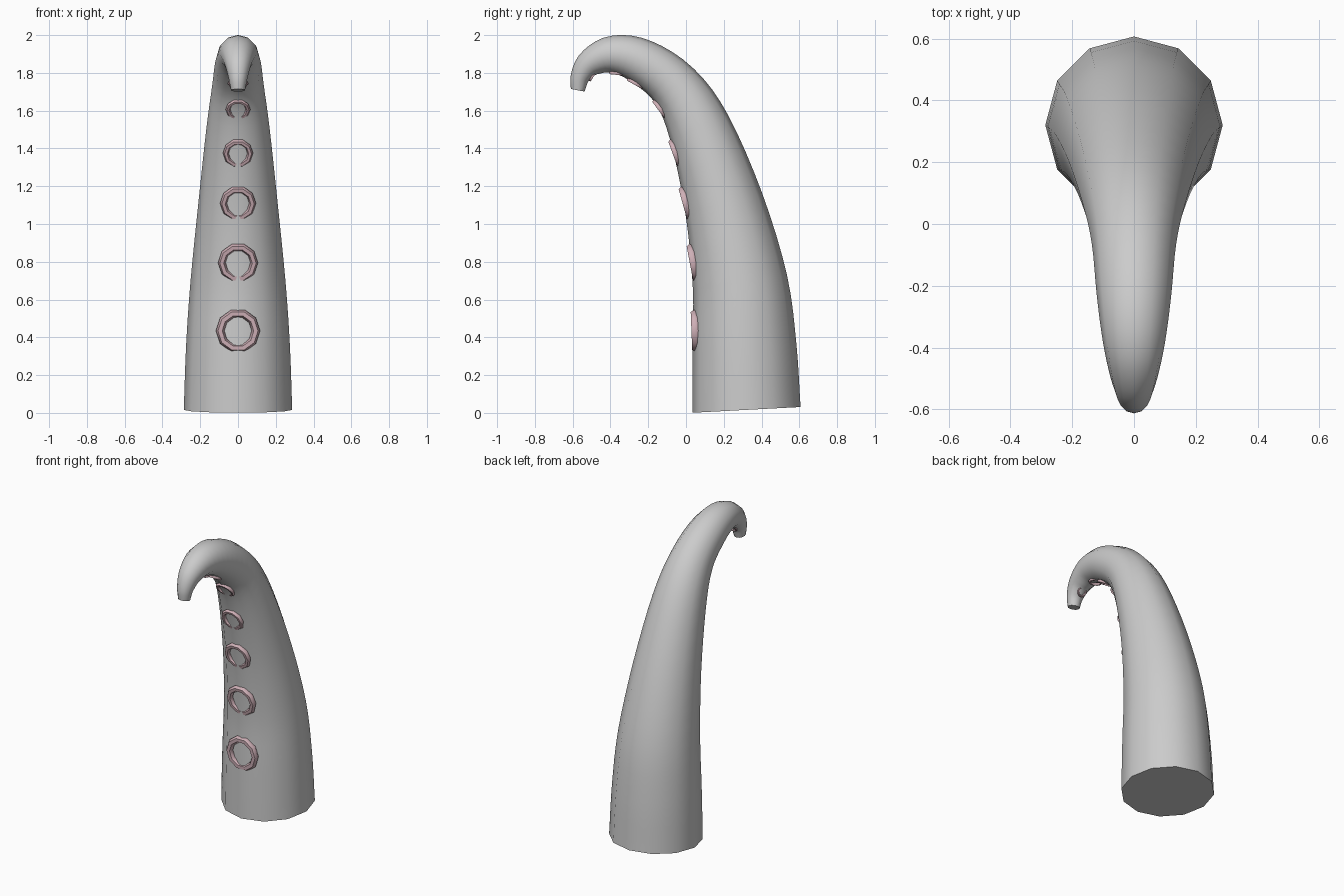
import bpy, bmesh, math
from mathutils import Vector, Matrix

if "Cube" in bpy.data.objects:
    bpy.data.objects.remove(bpy.data.objects["Cube"])

# Centreline control points in the side plane: (y, z, radius)
PATH = [(.32, .016, .287), (.31, .35, .275), (.286, .69, .252), (.2, 1.11, .21),
        (.07, 1.51, .167), (-.06, 1.73, .137), (-.235, 1.86, .12),
        (-.385, 1.898, .1), (-.50, 1.858, .075), (-.558, 1.785, .053), (-.573, 1.708, .037)]
P = [Vector(p) for p in PATH]
P = [2 * P[0] - P[1]] + P + [2 * P[-1] - P[-2]]
N = len(PATH) - 1
SIDES = 12


def sample(t):
    """Centre, radius, tangent and inner-curve normal at parameter t (0..N)."""
    i = min(int(t), N - 1)
    u = t - i
    a, b, c, d = P[i:i + 4]
    q = .5 * (2 * b + (c - a) * u + (2 * a - 5 * b + 4 * c - d) * u * u
              + (3 * b - a - 3 * c + d) * u ** 3)
    g = .5 * ((c - a) + 2 * (2 * a - 5 * b + 4 * c - d) * u + 3 * (3 * b - a - 3 * c + d) * u * u)
    tan = Vector((0, g.x, g.y)).normalized()
    if t == 0:
        tan = Vector((0, -.053, 1)).normalized()
    return Vector((0, q.x, q.y)), q.z, tan, Vector((0, -tan.z, tan.y))


def add_object(name, bm, angle):
    bmesh.ops.recalc_face_normals(bm, faces=bm.faces)
    me = bpy.data.meshes.new(name)
    bm.to_mesh(me)
    bm.free()
    ob = bpy.data.objects.new(name, me)
    bpy.context.collection.objects.link(ob)
    bpy.ops.object.select_all(action='DESELECT')
    ob.select_set(True)
    bpy.context.view_layer.objects.active = ob
    bpy.ops.object.shade_smooth_by_angle(angle=math.radians(angle))
    return ob


def bridge(bm, r0, r1):
    n = len(r0)
    for k in range(n):
        bm.faces.new((r0[k], r0[(k + 1) % n], r1[(k + 1) % n], r1[k]))


# Tapered curling arm, capped at both ends
bm = bmesh.new()
rings = []
STEPS = 4
for s in range(N * STEPS + 1):
    c, r, tan, nor = sample(s / STEPS)
    rings.append([bm.verts.new(c + r * (nor * math.cos(a) + Vector((1, 0, 0)) * math.sin(a)))
                  for a in (2 * math.pi * k / SIDES for k in range(SIDES))])
for r0, r1 in zip(rings, rings[1:]):
    bridge(bm, r0, r1)
bm.faces.new(rings[0])
bm.faces.new(rings[-1])
add_object("tentacle_arm", bm, 60)

# Sucker rings along the inner curve: (y, z, outer radius)
SUCKERS = [(.035, .435, .117), (.03, .795, .106), (-.005, 1.11, .095), (-.07, 1.37, .08),
           (-.145, 1.6, .066), (-.27, 1.74, .055), (-.365, 1.79, .045), (-.49, 1.78, .034)]
pink = bpy.data.materials.new("sucker_pink")
pink.diffuse_color = (.62, .43, .47, 1)
pink.use_nodes = True
pink.node_tree.nodes["Principled BSDF"].inputs["Base Color"].default_value = pink.diffuse_color
for i, (y, z, outer) in enumerate(SUCKERS):
    target = Vector((0, y, z))

    def miss(t):
        c, r, tan, nor = sample(t)
        return (c + nor * r - target).length
    t = min((k * N / 800 for k in range(1, 800)), key=miss)
    c, r, tan, nor = sample(t)
    minor = outer * .19
    major = outer - minor
    centre = c + nor * (r - outer * .1)
    bm = bmesh.new()
    loops = []
    for k in range(10):
        a = 2 * math.pi * k / 10
        out = Vector((math.cos(a), 0, 0)) + tan * math.sin(a)
        loops.append([bm.verts.new(centre + out * (major + minor * math.cos(b)) + nor * minor * math.sin(b))
                      for b in (2 * math.pi * m / 6 for m in range(6))])
    for k in range(10):
        bridge(bm, loops[k], loops[(k + 1) % 10])
    ob = add_object(f"sucker_{i + 1}", bm, 60)
    ob.data.materials.append(pink)
